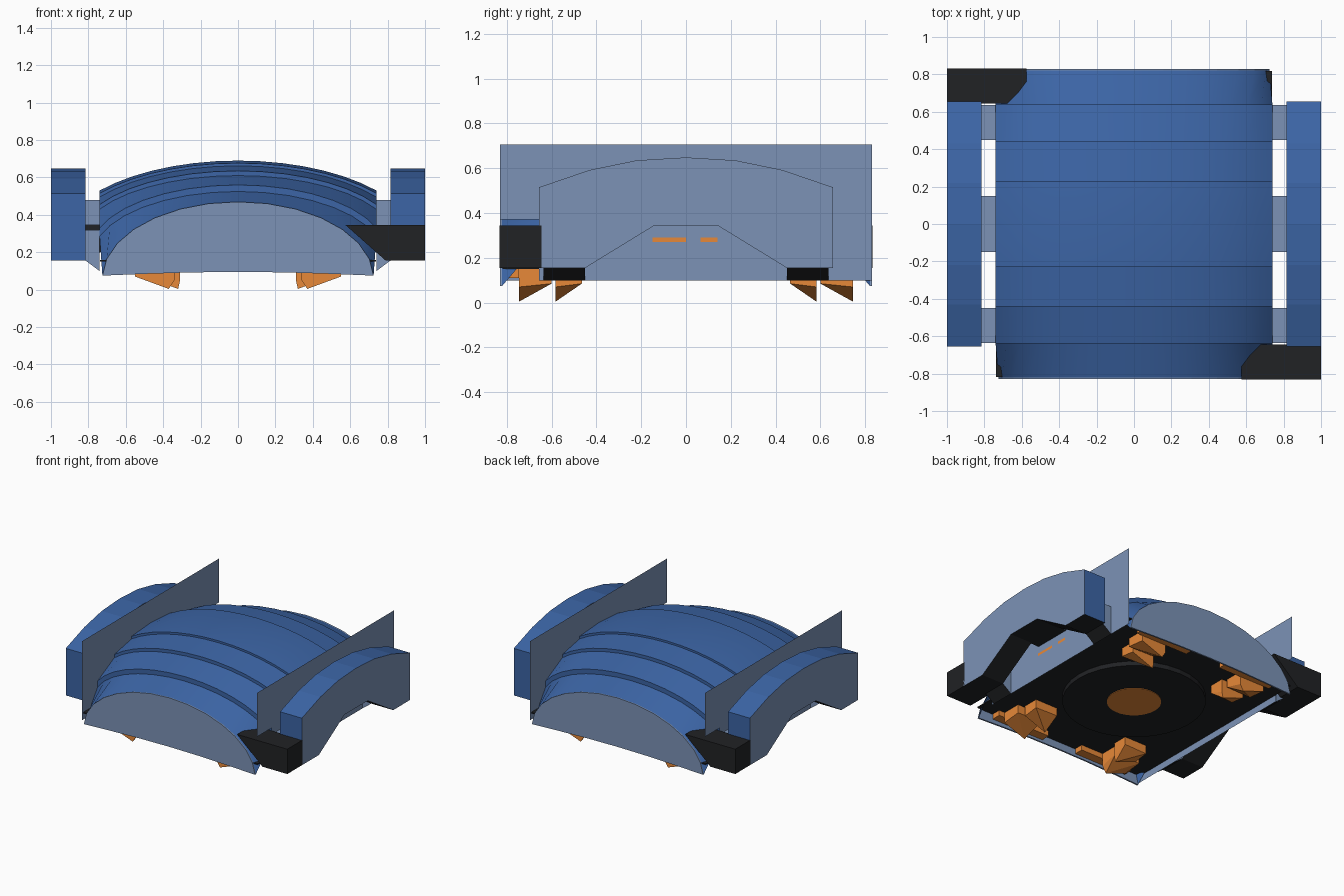
import bpy, bmesh
from math import sin, cos, radians, pi

if "Cube" in bpy.data.objects:
    bpy.data.objects.remove(bpy.data.objects["Cube"])


def material(name, rgb):
    m = bpy.data.materials.new(name)
    m.diffuse_color = (*rgb, 1)
    m.use_nodes = True
    m.node_tree.nodes["Principled BSDF"].inputs["Base Color"].default_value = m.diffuse_color
    return m


BLUE = material("blue", (0.045, 0.13, 0.38))
PALE = material("pale_blue", (0.20, 0.29, 0.47))
BLACK = material("black", (0.015, 0.016, 0.018))
ORANGE = material("orange", (0.80, 0.25, 0.04))


def finish(name, bm, *mats, solid=True):
    if solid:
        bmesh.ops.recalc_face_normals(bm, faces=bm.faces)
    me = bpy.data.meshes.new(name)
    bm.to_mesh(me)
    bm.free()
    for m in mats:
        me.materials.append(m)
    ob = bpy.data.objects.new(name, me)
    bpy.context.collection.objects.link(ob)
    return ob


def sheet(name, pts, mat):
    bm = bmesh.new()
    bm.faces.new([bm.verts.new(p) for p in pts])
    return finish(name, bm, mat, solid=False)


def prism(name, a, b, mats, pick=None):
    """Join two matching outlines; pick(face) chooses a material slot."""
    bm = bmesh.new()
    va, vb = [bm.verts.new(p) for p in a], [bm.verts.new(p) for p in b]
    bm.faces.new(va)
    bm.faces.new(vb)
    for i in range(len(va)):
        j = (i + 1) % len(va)
        bm.faces.new((va[i], va[j], vb[j], vb[i]))
    bmesh.ops.recalc_face_normals(bm, faces=bm.faces)
    if pick:
        for f in bm.faces:
            f.normal_update()
            f.material_index = pick(f)
    return finish(name, bm, *mats)


def box(name, x0, x1, y0, y1, z0, z1, mat):
    o = [(x0, y0), (x1, y0), (x1, y1), (x0, y1)]
    return prism(name, [(x, y, z0) for x, y in o], [(x, y, z1) for x, y in o], [mat])


def arch(w, peak, edge, deg, n=14):
    a = radians(deg)
    out = []
    for i in range(n + 1):
        t = a * (2 * i / n - 1)
        out.append((w * sin(t) / sin(a), peak - (peak - edge) * (1 - cos(t)) / (1 - cos(a))))
    return out


# Stepped dome shell: rings as (y, width, peak z, edge z, arc half angle)
half = [(-.82, .725, .47, .075, 88), (-.64, .74, .525, .285, 72), (-.64, .74, .56, .33, 70),
        (-.44, .74, .61, .43, 62), (-.44, .74, .635, .455, 60), (-.23, .74, .662, .495, 54),
        (-.23, .74, .677, .515, 52)]
rings = half + [(0, .74, .69, .53, 50)] + [(-h[0], *h[1:]) for h in reversed(half)]
bm = bmesh.new()
rows = [[bm.verts.new((x, y, z)) for x, z in arch(w, p, e, d)] for y, w, p, e, d in rings]
for r, s in zip(rows, rows[1:]):
    for i in range(len(r) - 1):
        bm.faces.new((r[i], r[i + 1], s[i + 1], s[i])).smooth = True
shell = finish("roof_shell", bm, BLUE, solid=False)
bpy.context.view_layer.objects.active = shell
shell.select_set(True)
bpy.ops.object.shade_smooth_by_angle(angle=radians(25))
shell.select_set(False)

# Underside plate, round hub and glowing disc
box("belly_plate", -.738, .738, -.818, .818, .15, .158, BLACK)


def disc(name, r, z0, z1, mat):
    c = [(r * cos(2 * pi * i / 32), r * sin(2 * pi * i / 32)) for i in range(32)]
    prism(name, [(x, y, z0) for x, y in c], [(x, y, z1) for x, y in c], [mat])


disc("belly_hub", .5, .115, .155, BLACK)
disc("belly_light", .19, .111, .12, ORANGE)

# Everything below has half-turn symmetry
for s, tag in ((1, "right"), (-1, "left")):
    def turn(pts):
        return [(s * x, s * y, z) for x, y, z in pts]

    # End panel with gently arched lower edge
    out = arch(.725, .47, .075, 88)
    out += [(.725 * t, .095 - .022 * t * t) for t in (.7, .35, 0, -.35, -.7)]
    prism("end_panel_" + tag, turn([(x, -.83, z) for x, z in out]),
          turn([(x, -.818, z) for x, z in out]), [PALE])

    # Thin side panel, notched where the corner block passes through
    sheet("side_panel_" + tag, turn([(.741, y, z) for y, z in
          [(-.83, .705), (-.83, .37), (-.655, .37), (-.655, .1), (.83, .1), (.83, .705)]]), PALE)

    # Dark corner block
    prof = [(.575, .345), (1, .345), (1, .155), (.79, .155)]
    prism("corner_block_" + tag, turn([(x, -.832, z) for x, z in prof]),
          turn([(x, -.645, z) for x, z in prof]), [BLACK])

    # Arched side pod: pale sides, blue top and ends, dark underside
    pod = [(-.655, .155), (-.655, .515), (-.43, .592), (-.22, .635), (0, .648), (.22, .635),
           (.43, .592), (.655, .515), (.655, .155), (.45, .155), (.14, .345), (-.14, .345), (-.45, .155)]
    prism("side_pod_" + tag, turn([(.815, y, z) for y, z in pod]),
          turn([(1, y, z) for y, z in pod]), [BLUE, PALE, BLACK],
          lambda f: 1 if abs(f.normal.x) > .9 else (2 if f.normal.z < -.3 else 0))

    # Struts between body and pod; the end ones have sloping dark bottoms
    for y0, y1, lo, top, nm in ((-.635, -.45, .1, .32, "front"), (-.15, .15, .346, .48, "middle"),
                                (.45, .635, .1, .32, "back")):
        sec = [(.741, lo), (.816, max(lo, .156)), (.816, top), (.741, top)]
        prism(f"{nm}_strut_{tag}", turn([(x, y0, z) for x, z in sec]),
              turn([(x, y1, z) for x, z in sec]), [PALE, BLACK],
              lambda f: 1 if f.normal.z < -.3 else 0)

    # Orange light slits in the pod arch
    for k, (y0, y1) in enumerate(((-.15, 0), (.065, .14))):
        sheet(f"light_slit_{k}_{tag}", turn([(.745, y0, .27), (.745, y1, .27),
              (.745, y1, .29), (.745, y0, .29)]), ORANGE)

    # Orange thruster spikes at the two corners of this side
    for q in (1, -1):
        for k, (x0, xa, x1, y0, ya) in enumerate(((.34, .37, .55, .60, .746), (.31, .32, .50, .465, .583))):
            bm = bmesh.new()
            base = [bm.verts.new(p) for p in turn([(x0, q * y0, .155), (x1, q * y0, .155),
                                                   (x1, q * ya, .155), (x0, q * ya, .155)])]
            mid = [bm.verts.new(p) for p in turn([(x0, q * y0, .09), (x1, q * y0, .085),
                                                  (x1, q * ya, .07), (x0, q * ya, .05)])]
            tip = bm.verts.new(turn([(xa, q * ya, .004)])[0])
            bm.faces.new(base)
            for i in range(4):
                j = (i + 1) % 4
                bm.faces.new((base[i], base[j], mid[j], mid[i]))
                bm.faces.new((mid[i], mid[j], tip))
            finish(f"thruster_spike_{k}_{tag}_{'back' if q > 0 else 'front'}", bm, ORANGE)
        ys = sorted((s * q * .745, s * q * .815))
        xs = sorted((s * .15, s * .6))
        box(f"thruster_bar_{tag}_{'back' if q > 0 else 'front'}", *xs, *ys, .11, .155, ORANGE)
